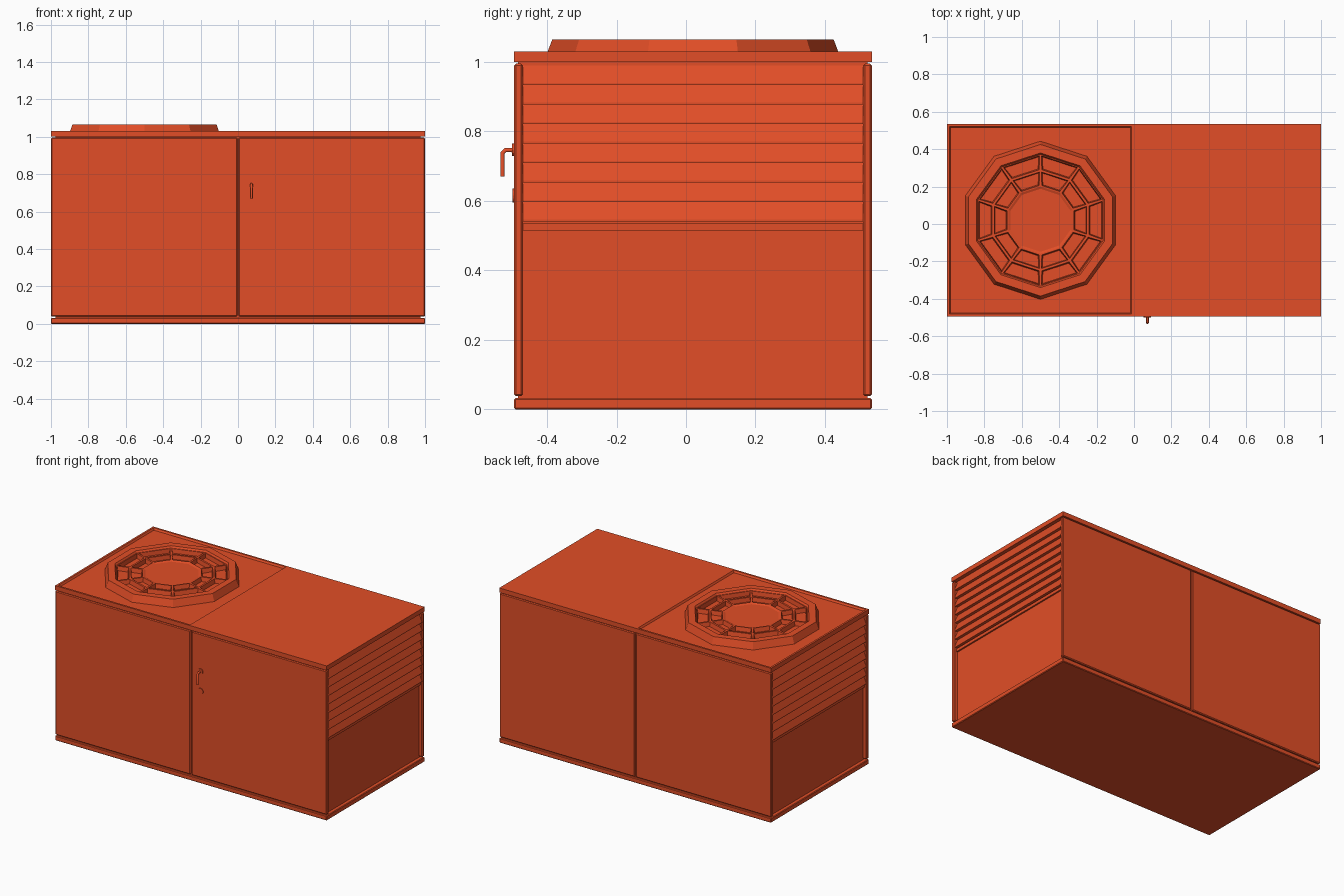
import bpy, bmesh, math
from mathutils import Vector

cube = bpy.data.objects.get("Cube")
if cube:
    bpy.data.objects.remove(cube, do_unlink=True)

# One painted-metal colour for the whole cabinet
paint = bpy.data.materials.new("orange_red_paint")
COLOUR = (0.76, 0.076, 0.02, 1)
paint.diffuse_color = COLOUR
paint.use_nodes = True
paint.node_tree.nodes["Principled BSDF"].inputs["Base Color"].default_value = COLOUR

FRONT, BACK = -0.495, 0.535
MID = (FRONT + BACK) / 2
SKIN = 0.025          # door thickness
BASE, LID, TOP = 0.032, 1.0, 1.03


def finish(name, bm):
    bmesh.ops.recalc_face_normals(bm, faces=bm.faces)
    mesh = bpy.data.meshes.new(name)
    bm.to_mesh(mesh)
    bm.free()
    mesh.materials.append(paint)
    ob = bpy.data.objects.new(name, mesh)
    bpy.context.collection.objects.link(ob)
    return ob


def box_mesh(x0, x1, y0, y1, z0, z1):
    bm = bmesh.new()
    bmesh.ops.create_cube(bm, size=1)
    for v in bm.verts:
        v.co = Vector(((x0, x1)[v.co.x > 0], (y0, y1)[v.co.y > 0], (z0, z1)[v.co.z > 0]))
    return bm


def box(name, *bounds, bevel=0):
    ob = finish(name, box_mesh(*bounds))
    if bevel:
        mod = ob.modifiers.new("edge", "BEVEL")
        mod.width, mod.segments = bevel, 1
    return ob


def cylinder_y(name, x, z, radius, y0, y1, sides=12):
    bm = bmesh.new()
    bmesh.ops.create_cone(bm, cap_ends=True, segments=sides, radius1=radius,
                          radius2=radius, depth=y1 - y0)
    for v in bm.verts:
        v.co = Vector((x + v.co.x, (y0 + y1) / 2 + v.co.z, z + v.co.y))
    return finish(name, bm)


# Core, base tray and doors front and back
box("core", -0.975, 0.975, FRONT + 0.012, BACK - 0.012, 0.01, 1.005)
box("base_tray", -1, 1, FRONT, BACK, 0, BASE, bevel=0.004)
for side, y0, y1 in (("front", FRONT, FRONT + SKIN), ("back", BACK - SKIN, BACK)):
    box(side + "_right_door", -1, -0.004, y0, y1, 0.038, 0.995, bevel=0.005)
    box(side + "_left_door", 0.004, 1, y0, y1, 0.038, 0.995, bevel=0.005)

# Lid with a sunken tray over its right half
bm = box_mesh(-1, 1, FRONT, BACK, LID, TOP)
bmesh.ops.bisect_plane(bm, geom=bm.verts[:] + bm.edges[:] + bm.faces[:],
                       plane_co=(0, 0, 0), plane_no=(1, 0, 0))
bm.normal_update()
tray = [f for f in bm.faces if f.normal.z > 0.9 and f.calc_center_median().x < 0]
bmesh.ops.inset_region(bm, faces=tray, thickness=0.018)
bmesh.ops.inset_region(bm, faces=tray, thickness=0.01, depth=-0.012)
finish("lid", bm)

# Ten-sided fan housing with a cell grille and a flat hub
bm = bmesh.new()
SIDES = 10
profile = [(0.425, 1.012), (0.405, 1.065), (0.36, 1.065), (0.352, 1.053),
           (0.265, 1.053), (0.18, 1.053)]
rings = []
for r, z in profile:
    ring = []
    for i in range(SIDES):
        a = math.pi / 2 + math.tau * i / SIDES
        ring.append(bm.verts.new((-0.5 + r * math.cos(a), MID + r * math.sin(a), z)))
    rings.append(ring)
cells = []
for k, (lower, upper) in enumerate(zip(rings, rings[1:])):
    for i in range(SIDES):
        j = (i + 1) % SIDES
        f = bm.faces.new((lower[i], lower[j], upper[j], upper[i]))
        if k >= 3:
            cells.append(f)
hub = bm.faces.new(rings[-1])
bm.normal_update()
bmesh.ops.inset_individual(bm, faces=cells, thickness=0.009)
bmesh.ops.inset_individual(bm, faces=cells, thickness=0.007, depth=-0.028)
bmesh.ops.inset_individual(bm, faces=[hub], thickness=0.012, depth=-0.005)
finish("fan_housing", bm)

# Louvred vents on both ends, above a plain recessed panel
SLATS, LOW, HIGH = 8, 0.54, 0.99
STEP = (HIGH - LOW) / SLATS
Y0, Y1 = FRONT + SKIN, BACK - SKIN
for side, s in (("left", 1), ("right", -1)):
    box(side + "_vent_sill", *sorted((s * 0.96, s * 0.985)), Y0, Y1, 0.515, 0.535)
    bm = bmesh.new()
    for n in range(SLATS):
        z = LOW + n * STEP
        section = [(0.96, z + STEP), (0.976, z + STEP), (0.997, z + 0.006),
                   (0.997, z), (0.96, z + 0.004)]
        ends = [[bm.verts.new((s * x, y, h)) for x, h in section] for y in (Y0, Y1)]
        bm.faces.new(ends[0])
        bm.faces.new(ends[1][::-1])
        for i in range(len(section)):
            j = (i + 1) % len(section)
            bm.faces.new((ends[0][j], ends[0][i], ends[1][i], ends[1][j]))
    finish(side + "_louvres", bm)

# Door handle and lock
HX = 0.072
cylinder_y("handle_rosette", HX, 0.747, 0.018, FRONT - 0.006, FRONT + 0.004)
cylinder_y("lock_disc", HX, 0.615, 0.02, FRONT - 0.005, FRONT + 0.004, sides=16)
curve = bpy.data.curves.new("door_handle", "CURVE")
curve.dimensions = "3D"
curve.bevel_depth, curve.bevel_resolution, curve.use_fill_caps = 0.007, 1, True
path = [(FRONT, 0.746), (-0.52, 0.746), (-0.528, 0.738), (-0.528, 0.67)]
spline = curve.splines.new("POLY")
spline.points.add(len(path) - 1)
for p, (y, z) in zip(spline.points, path):
    p.co = (HX, y, z, 1)
curve.materials.append(paint)
bpy.context.collection.objects.link(bpy.data.objects.new("door_handle", curve))
